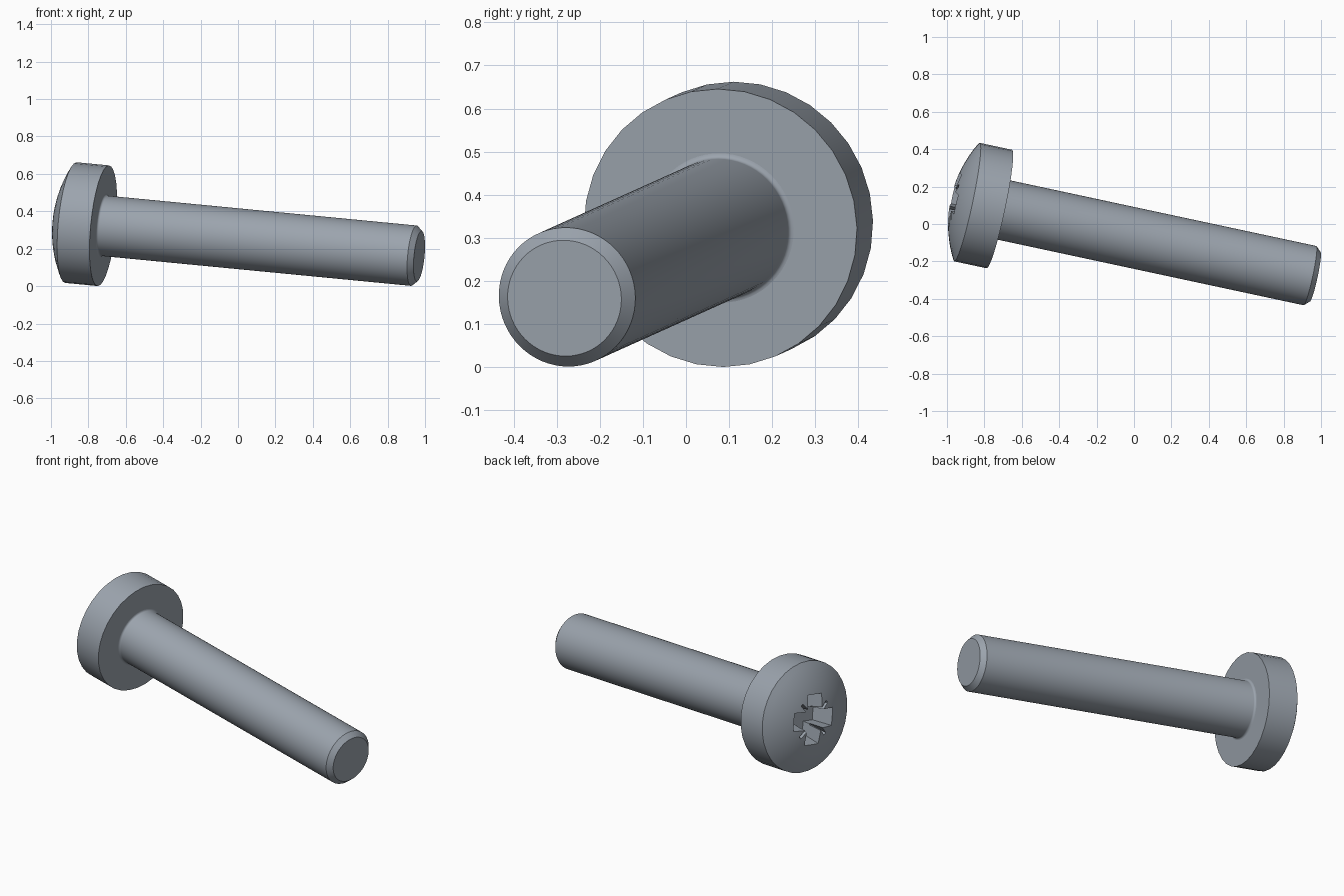
import bpy, bmesh, math
from mathutils import Matrix, Vector

cube = bpy.data.objects.get("Cube")
if cube:
    bpy.data.objects.remove(cube, do_unlink=True)

# Main dimensions
HEAD_R, RIM_H, DOME_H = 0.324, 0.178, 0.086
SHANK_R, SHANK_L, CHAMFER, FILLET = 0.162, 1.735, 0.029, 0.012

# Local frame: z points out of the head, origin at the centre of the head's underside
out = Vector((-1.689, 0.362, 0.163)).normalized()
side = Vector((0, 0, 1)).cross(out).normalized()
frame = Matrix((side, out.cross(side), out)).transposed().to_4x4()
frame.translation = (-0.72, 0.08, 0.3228)

steel = bpy.data.materials.new("steel_grey")
steel.use_nodes = True
steel.diffuse_color = (0.33, 0.37, 0.42, 1)
steel.node_tree.nodes["Principled BSDF"].inputs["Base Color"].default_value = steel.diffuse_color


def add_object(name, bm):
    bmesh.ops.recalc_face_normals(bm, faces=bm.faces)
    mesh = bpy.data.meshes.new(name)
    bm.to_mesh(mesh)
    bm.free()
    mesh.materials.append(steel)
    obj = bpy.data.objects.new(name, mesh)
    bpy.context.collection.objects.link(obj)
    obj.matrix_world = frame
    return obj


def lathe(name, profile, sides):
    """Revolve (radius, height) points around z and close both ends."""
    bm = bmesh.new()
    rings = [[bm.verts.new((r * math.cos(a), r * math.sin(a), z))
              for a in (math.tau * i / sides for i in range(sides))]
             for r, z in profile]
    for low, high in zip(rings, rings[1:]):
        for i in range(sides):
            j = (i + 1) % sides
            bm.faces.new((low[i], low[j], high[j], high[i]))
    bm.faces.new(rings[0])
    bm.faces.new(rings[-1])
    return add_object(name, bm)


def tapered_bar(name, angle, top, bottom, floor):
    """Bar across the axis, narrowing from top (length, width) to bottom."""
    bm = bmesh.new()
    bmesh.ops.create_cube(bm, size=2)
    for v in bm.verts:
        upper = v.co.z > 0
        length, width = top if upper else bottom
        v.co = (v.co.x * length, v.co.y * width, RIM_H + DOME_H + 0.02 if upper else floor)
    bmesh.ops.rotate(bm, verts=bm.verts, matrix=Matrix.Rotation(angle, 3, 'Z'))
    obj = add_object(name, bm)
    obj.hide_render = True
    return obj


def smooth(obj):
    bpy.ops.object.select_all(action='DESELECT')
    obj.select_set(True)
    bpy.context.view_layer.objects.active = obj
    bpy.ops.object.shade_smooth_by_angle(angle=math.radians(25))


# Head: straight rim with a shallow spherical dome
sphere_r = (HEAD_R ** 2 + DOME_H ** 2) / (2 * DOME_H)
edge = math.asin(HEAD_R / sphere_r)
head_profile = [(HEAD_R, 0)]
for i in range(10):
    a = edge * (1 - i / 9.3)
    head_profile.append((sphere_r * math.sin(a),
                         RIM_H + DOME_H - sphere_r * (1 - math.cos(a))))
head = lathe("screw_head", head_profile, 32)

# Drive recess: two deep crossed slots and two fine diagonal ones
turn = math.radians(-10)
cutters = []
for k in range(2):
    a = turn + k * math.pi / 2
    cutters.append(tapered_bar("slot_cutter", a, (0.155, 0.055), (0.115, 0.045), 0.12))
    cutters.append(tapered_bar("notch_cutter", a + math.pi / 4, (0.155, 0.011), (0.085, 0.004), 0.17))
bpy.context.view_layer.update()
bpy.context.view_layer.objects.active = head
for cutter in cutters:
    cut = head.modifiers.new("recess", 'BOOLEAN')
    cut.operation, cut.solver, cut.object = 'DIFFERENCE', 'EXACT', cutter
    bpy.ops.object.modifier_apply(modifier=cut.name)
    bpy.data.objects.remove(cutter, do_unlink=True)
smooth(head)

# Shank: small fillet under the head, chamfered tip
shank_profile = [(SHANK_R + FILLET, 0.005)]
for i in range(5):
    a = math.pi / 2 * i / 4
    shank_profile.append((SHANK_R + FILLET * (1 - math.sin(a)), -FILLET * (1 - math.cos(a))))
shank_profile += [(SHANK_R, CHAMFER - SHANK_L), (SHANK_R - 0.027, -SHANK_L)]
shank = lathe("screw_shank", shank_profile, 64)
smooth(shank)
